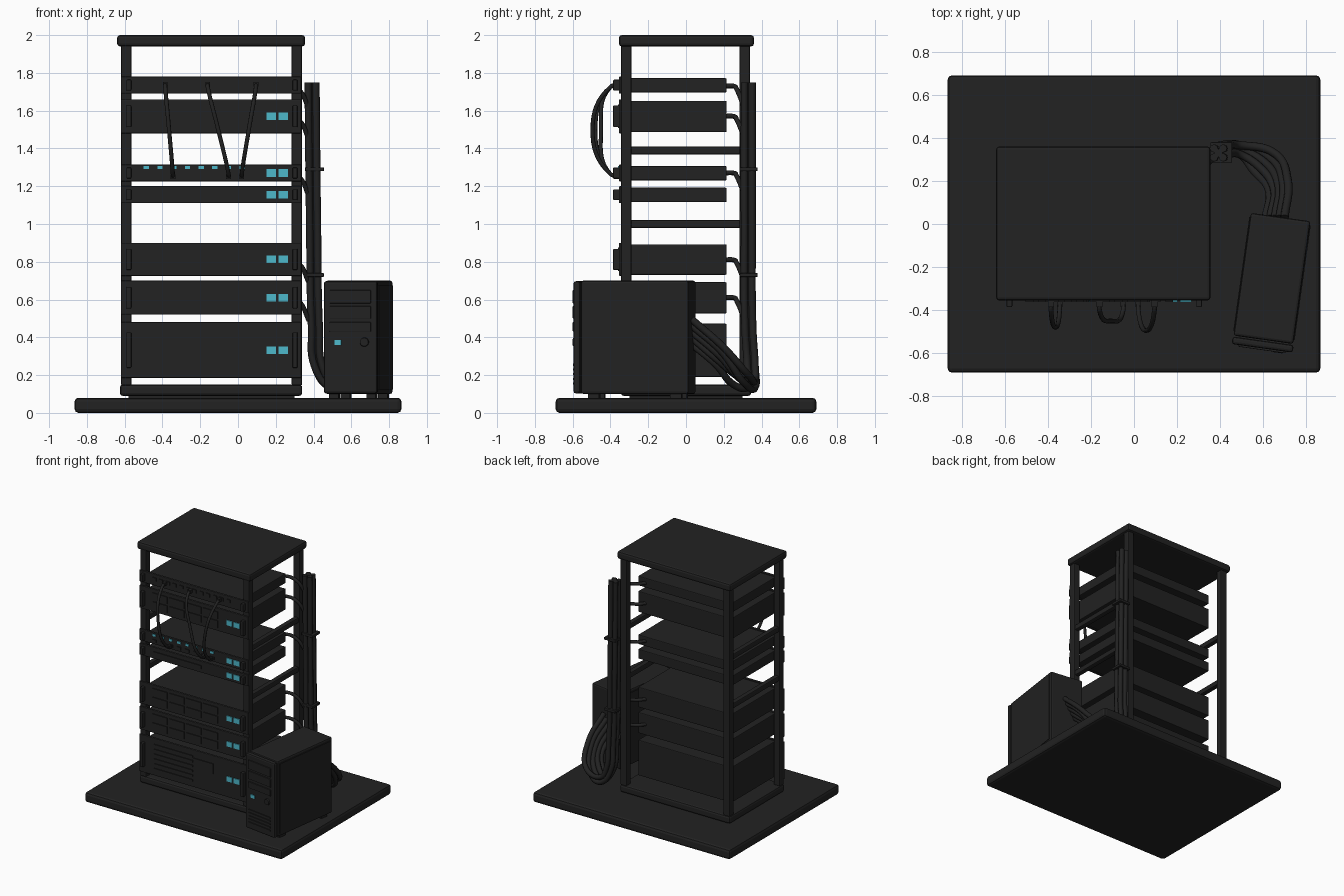
import bpy, bmesh, math
from mathutils import Matrix, Vector

cube = bpy.data.objects.get("Cube")
if cube:
    bpy.data.objects.remove(cube, do_unlink=True)


def material(name, rgb):
    m = bpy.data.materials.new(name)
    m.use_nodes = True
    m.diffuse_color = (*rgb, 1)
    m.node_tree.nodes["Principled BSDF"].inputs["Base Color"].default_value = (*rgb, 1)
    return m


CHARCOAL = material("charcoal", (0.016, 0.016, 0.016))
CYAN = material("cyan_light", (0.075, 0.48, 0.6))


def finish(name, bm, mat, bevel=0, matrix=Matrix()):
    bm.transform(matrix)
    me = bpy.data.meshes.new(name)
    bm.to_mesh(me)
    bm.free()
    me.materials.append(mat)
    ob = bpy.data.objects.new(name, me)
    bpy.context.collection.objects.link(ob)
    if bevel:
        mod = ob.modifiers.new("bevel", 'BEVEL')
        mod.width = bevel
        mod.segments = 2
    return ob


def box(name, x, y, z, mat=CHARCOAL, bevel=0, matrix=Matrix()):
    """Box given by its (low, high) range on each axis."""
    bm = bmesh.new()
    bmesh.ops.create_cube(bm, size=1)
    for v in bm.verts:
        v.co = [r[0] + (c + 0.5) * (r[1] - r[0]) for c, r in zip(v.co, (x, y, z))]
    return finish(name, bm, mat, bevel, matrix)


def around(c, size):
    return (c - size / 2, c + size / 2)


def cable(name, points, radius):
    cu = bpy.data.curves.new(name, 'CURVE')
    cu.dimensions = '3D'
    cu.bevel_depth = radius
    cu.bevel_resolution = 2
    cu.resolution_u = 8
    cu.use_fill_caps = True
    cu.materials.append(CHARCOAL)
    sp = cu.splines.new('BEZIER')
    sp.bezier_points.add(len(points) - 1)
    for bp, p in zip(sp.bezier_points, points):
        bp.co = p
        bp.handle_left_type = bp.handle_right_type = 'AUTO'
    ob = bpy.data.objects.new(name, cu)
    bpy.context.collection.objects.link(ob)
    bpy.ops.object.select_all(action='DESELECT')
    ob.select_set(True)
    bpy.context.view_layer.objects.active = ob
    bpy.ops.object.convert(target='MESH')
    bpy.ops.object.shade_smooth_by_angle(angle=math.radians(50))
    return ob


# Floor plate and rack frame
box("floor_plate", (-0.865, 0.865), (-0.69, 0.69), (0, 0.08), bevel=0.02)
box("rack_bottom", (-0.625, 0.34), (-0.345, 0.345), (0.09, 0.15), bevel=0.015)
box("rack_foot", (-0.58, 0.3), (-0.3, 0.3), (0.07, 0.1))
box("rack_top", (-0.64, 0.355), (-0.355, 0.36), (1.94, 2.0), bevel=0.015)
for side, x in (("right", -0.592), ("left", 0.312)):
    for end, y in (("front", -0.317), ("back", 0.312)):
        box(f"{end}_{side}_post", around(x, 0.055), around(y, 0.055), (0.145, 1.95), bevel=0.008)
    for z in (1.0, 1.39):
        box(f"{side}_side_rail", around(x, 0.04), (-0.295, 0.29), around(z, 0.042), bevel=0.008)

# Rack units
FRONT = -0.355


def detail(name, x, z, mat=CHARCOAL, depth=0.006):
    box(name, x, (FRONT - depth, FRONT + 0.005), z, mat)


def drives(zc):
    for row in (-1, 1):
        for col in range(4):
            detail("drive_bay", around(-0.434 + col * 0.148, 0.13), around(zc + row * 0.035, 0.055))


def ports(zc, dz, mat):
    for i in range(8):
        detail("port_light", around(-0.485 + i * 0.0725, 0.028), around(zc + dz, 0.016), mat)
        detail("port", around(-0.485 + i * 0.0725, 0.036), around(zc - 0.018, 0.024))


def vents(zc):
    for i in range(6):
        detail("vent_slat", (-0.485, -0.145), around(zc - 0.095 + i * 0.038, 0.014))
    detail("disc_drive", (-0.14, 0.035), (zc + 0.005, zc + 0.085))


def dark_ports(zc):
    for i in range(12):
        detail("port", around(-0.485 + i * 0.059, 0.035), around(zc + 0.008, 0.026))


units = [
    ("patch_panel", 1.69, 1.78, dark_ports, False),
    ("upper_server", 1.48, 1.66, drives, True),
    ("network_switch", 1.225, 1.315, lambda z: ports(z, 0.028, CYAN), True),
    ("slot_unit", 1.11, 1.20, lambda z: detail("slot", (-0.49, -0.07), around(z, 0.026)), True),
    ("middle_server", 0.725, 0.90, drives, True),
    ("lower_server", 0.52, 0.70, drives, True),
    ("large_server", 0.185, 0.48, vents, True),
]
for name, z0, z1, face, lights in units:
    zc, h = (z0 + z1) / 2, z1 - z0
    box(name + "_faceplate", (-0.62, 0.335), (FRONT, -0.335), (z0, z1), bevel=0.005)
    box(name + "_body", (-0.55, 0.27), (-0.34, 0.215), (z0 + 0.006, z1 - 0.008), bevel=0.006)
    for x in (-0.578, 0.302):
        box(name + "_handle", around(x, 0.026), (-0.386, -0.35), around(zc, h * 0.64), bevel=0.005)
    face(zc)
    if lights:
        for x in (0.176, 0.24):
            detail("status_light", around(x, 0.052), around(zc, 0.04), CYAN)

# Patch cables looping between the panel and the switch
for x0, x1, bulge in ((-0.385, -0.345, 0.48), (-0.16, -0.05, 0.45), (0.095, 0.02, 0.495)):
    xm = (x0 + x1) / 2
    cable("patch_cable", [(x0, -0.35, 1.74), (x0, -0.40, 1.725), (xm, -bulge, 1.5),
                          (x1, -0.40, 1.265), (x1, -0.35, 1.25)], 0.011)
    for x, z in ((x0, 1.74), (x1, 1.25)):
        box("cable_plug", around(x, 0.026), (-0.385, -0.35), around(z, 0.024))

# Power cords from the units into the bundle
for z in (1.73, 1.57, 1.27, 0.81, 0.61):
    cable("power_cord", [(0.2, 0.2, z), (0.24, 0.25, z), (0.32, 0.27, z - 0.02),
                         (0.375, 0.31, z - 0.12)], 0.013)

# Cable bundle running down the back and into the tower
for i, (dx, dy) in enumerate([(-0.021, -0.021), (0.021, -0.021), (0, 0), (-0.021, 0.021), (0.021, 0.021)]):
    s = (i - 2) * 0.022
    cable("bundle_cable", [
        (0.392 + dx, 0.33 + dy, 1.75), (0.4 + dx, 0.33 + dy, 1.0),
        (0.41 + dx, 0.333 + dy, 0.45), (0.425 + dx, 0.345 + dy, 0.25),
        (0.49, 0.345 + dy, 0.155 + dx), (0.6 + s, 0.29 + s, 0.175 + dx),
        (0.67 + s, 0.18 + s / 2, 0.3 + s), (0.655 + s, 0.03, 0.43 + s * 1.5)], 0.019)
for z in (0.73, 1.29):
    box("cable_tie", around(0.405, 0.1), around(0.332, 0.095), around(z, 0.02), bevel=0.004)

# Desktop tower, turned slightly toward the rack
T = Matrix.Translation((0.64, -0.255, 0)) @ Matrix.Rotation(math.radians(-8), 4, 'Z')


def tower(name, x, y, z, mat=CHARCOAL, bevel=0):
    return box(name, x, y, z, mat, bevel, T)


tower("tower_case", (-0.14, 0.14), (-0.285, 0.29), (0.1, 0.7), bevel=0.012)
tower("tower_front", (-0.143, 0.143), (-0.325, -0.29), (0.103, 0.697), bevel=0.012)
for z0, z1 in ((0.58, 0.65), (0.5, 0.565), (0.43, 0.48)):
    tower("tower_drive_bay", (-0.11, 0.11), (-0.333, -0.32), (z0, z1), bevel=0.003)
for i in range(5):
    tower("tower_vent_slat", (-0.105, 0.105), (-0.332, -0.32), around(0.155 + i * 0.025, 0.011))
tower("tower_light", (-0.085, -0.048), (-0.331, -0.32), around(0.372, 0.026), CYAN)
for side in (-1, 1):
    tower("tower_side_panel", around(side * 0.14, 0.008), (-0.265, 0.27), (0.125, 0.675))
    for y in (-0.22, 0.22):
        tower("tower_foot", around(side * 0.1, 0.05), around(y, 0.06), (0.075, 0.105))

bm = bmesh.new()
bmesh.ops.create_cone(bm, cap_ends=True, segments=20, radius1=0.025, radius2=0.022, depth=0.015)
button = Matrix.Translation((0.075, -0.328, 0.375)) @ Matrix.Rotation(math.radians(90), 4, 'X')
finish("tower_power_button", bm, CHARCOAL, 0, T @ button)
